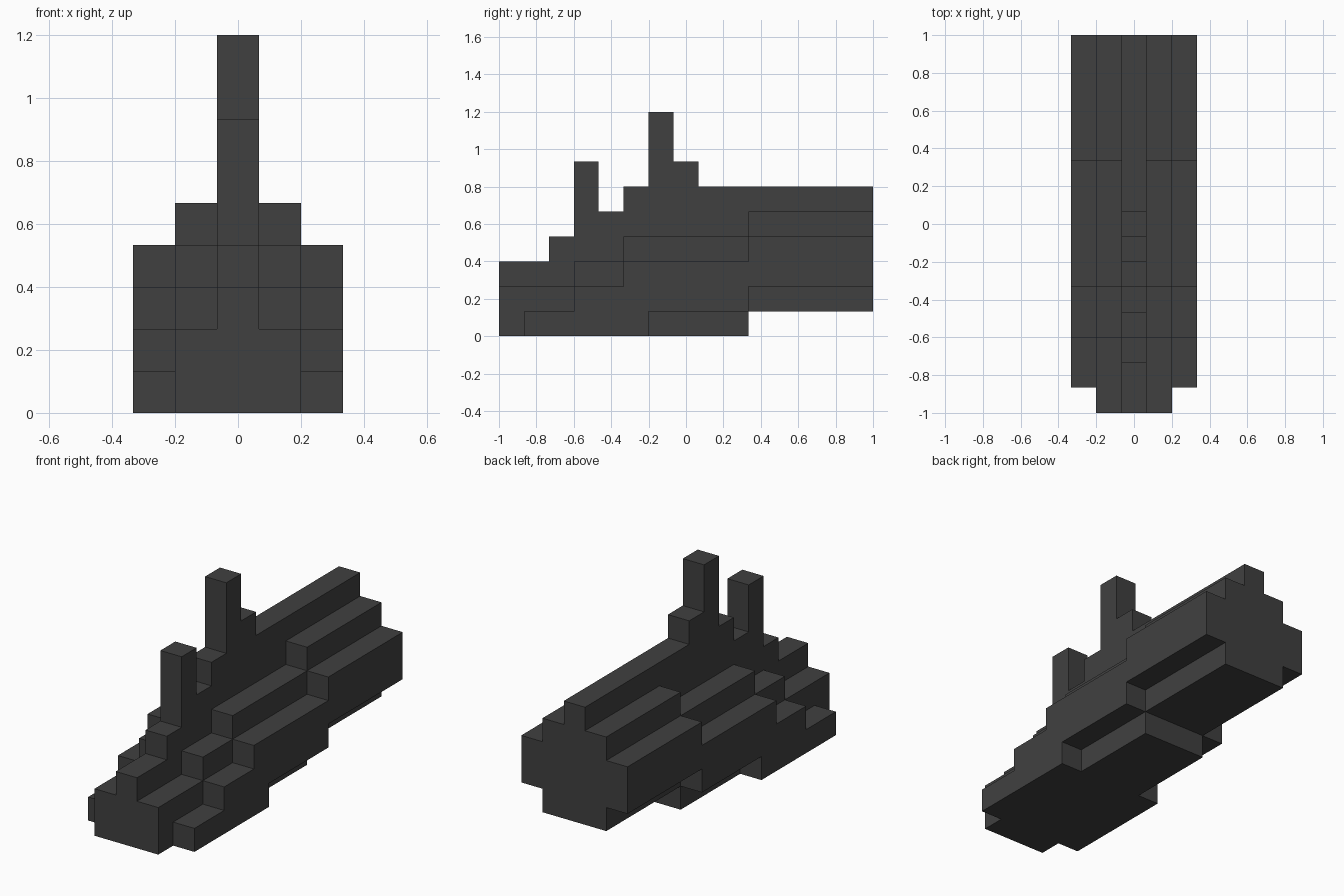
import bpy, bmesh

cube = bpy.data.objects.get("Cube")
if cube:
    bpy.data.objects.remove(cube, do_unlink=True)

U = 2 / 15  # block size: the hull is 15 blocks long, 5 wide, 9 high

grey = bpy.data.materials.new("dark_grey")
grey.use_nodes = True
colour = (0.051, 0.051, 0.051, 1)
grey.diffuse_color = colour
grey.node_tree.nodes["Principled BSDF"].inputs["Base Color"].default_value = colour


def stairs(steps):
    """Turn (start, end, height) runs into a stepped outline."""
    return [p for a, b, h in steps for p in ((a, h), (b, h))]


def slab(name, x0, x1, top, bottom):
    """Extrude a stepped side profile (in blocks) from x0 to x1."""
    outline = stairs(bottom) + stairs(top)[::-1]
    bm = bmesh.new()
    face = bm.faces.new([bm.verts.new((x0 * U, y * U - 1, z * U)) for y, z in outline])
    ext = bmesh.ops.extrude_face_region(bm, geom=[face])
    moved = [v for v in ext["geom"] if isinstance(v, bmesh.types.BMVert)]
    bmesh.ops.translate(bm, verts=moved, vec=((x1 - x0) * U, 0, 0))
    bmesh.ops.dissolve_degenerate(bm, dist=1e-5, edges=bm.edges)
    bmesh.ops.recalc_face_normals(bm, faces=bm.faces)
    mesh = bpy.data.meshes.new(name)
    bm.to_mesh(mesh)
    bm.free()
    mesh.materials.append(grey)
    obj = bpy.data.objects.new(name, mesh)
    bpy.context.collection.objects.link(obj)
    return obj


# Central spine with its stepped ridge, and the two upright posts on it
keel = [(0, 10, 0), (10, 15, 1)]
slab("spine", -0.5, 0.5,
     [(0, 2, 3), (2, 4, 4), (4, 5, 5), (5, 7, 6), (7, 8, 7), (8, 15, 6)], keel)
slab("front_post", -0.5, 0.5, [(3, 4, 7)], [(3, 4, 4)])
slab("rear_post", -0.5, 0.5, [(6, 7, 9)], [(6, 7, 6)])

# Stepped decks on both sides, rising towards the back
for side, s in (("left", 1), ("right", -1)):
    slab(f"inner_deck_{side}", s * 0.5, s * 1.5,
         [(0, 3, 2), (3, 5, 3), (5, 10, 4), (10, 15, 5)], keel)
    slab(f"outer_deck_{side}", s * 1.5, s * 2.5,
         [(1, 3, 1), (3, 5, 2), (5, 10, 3), (10, 15, 4)],
         [(1, 6, 0), (6, 10, 1), (10, 15, 2)])
